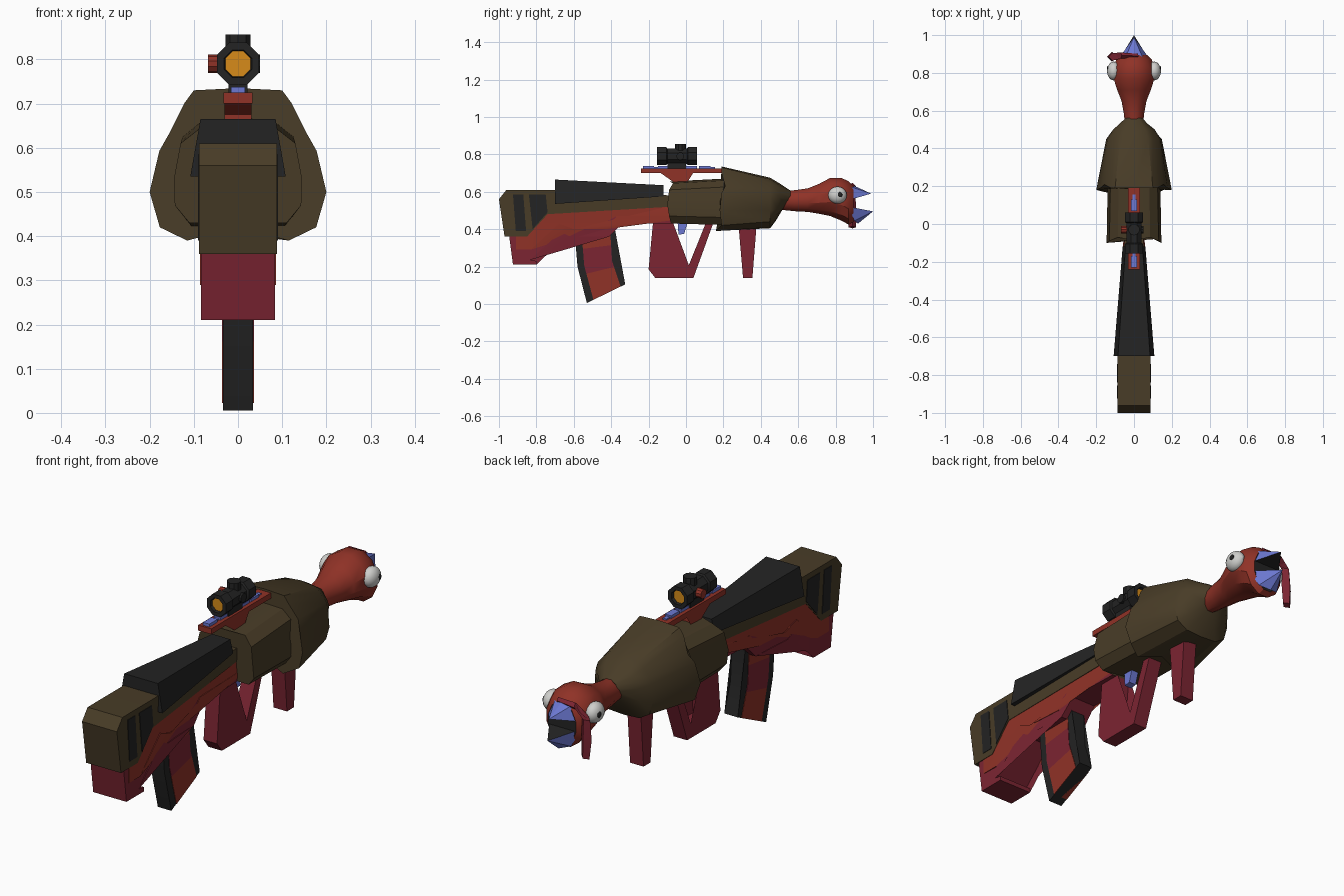
import bpy, bmesh, math
from mathutils import Vector

old = bpy.data.objects.get("Cube")
if old:
    bpy.data.objects.remove(old, do_unlink=True)


def material(name, rgb):
    m = bpy.data.materials.new(name)
    m.use_nodes = True
    m.diffuse_color = (*rgb, 1)
    m.node_tree.nodes["Principled BSDF"].inputs["Base Color"].default_value = (*rgb, 1)
    return m


BROWN = material("brown", (.065, .045, .02))
BLACK = material("black", (.017, .017, .017))
RED = material("red", (.28, .032, .02))
CRIMSON = material("crimson", (.2, .018, .032))
BLUE = material("blue", (.15, .19, .65))
WHITE = material("white", (.62, .62, .6))
ORANGE = material("orange", (.68, .26, .01))
made = []


def finish(name, bm, mats):
    bmesh.ops.recalc_face_normals(bm, faces=bm.faces[:])
    me = bpy.data.meshes.new(name)
    bm.to_mesh(me)
    bm.free()
    for m in mats:
        me.materials.append(m)
    ob = bpy.data.objects.new(name, me)
    bpy.context.collection.objects.link(ob)
    made.append(ob)
    return ob


def prism(name, poly, half, mat):
    """Side profile of (y, z) points, widened to both sides."""
    width = half if callable(half) else lambda y: half
    bm = bmesh.new()
    a, b = [[bm.verts.new((s * width(y), y, z)) for y, z in poly] for s in (-1, 1)]
    sides = [bm.faces.new(a), bm.faces.new(b[::-1])]
    for i in range(len(poly)):
        j = (i + 1) % len(poly)
        bm.faces.new((a[i], b[i], b[j], a[j]))
    bmesh.ops.triangulate(bm, faces=sides)
    return finish(name, bm, [mat])


def box(name, y0, y1, z0, z1, half, mat):
    return prism(name, [(y0, z0), (y1, z0), (y1, z1), (y0, z1)], half, mat)


def loft(name, rings, mat, cap=None):
    """Skin equal rings of 3D points and close the ends."""
    bm = bmesh.new()
    rows = [[bm.verts.new(p) for p in r] for r in rings]
    n = len(rows[0])
    for a, b in zip(rows, rows[1:]):
        for i in range(n):
            j = (i + 1) % n
            bm.faces.new((a[i], a[j], b[j], b[i]))
    for r in (rows[0], rows[-1]):
        bm.faces.new(r).material_index = 1 if cap else 0
    return finish(name, bm, [mat, cap] if cap else [mat])


def mirrored(y, half):
    """Ring from half-section points (x, z, optional y shift), top to bottom."""
    pts = [(p[0], y + (p[2] if len(p) > 2 else 0), p[1]) for p in half]
    return pts + [(-x, v, z) for x, v, z in reversed(pts) if x > 0]


def oval(y, z, rx, rz, n=12):
    turn = math.pi / n
    return [(rx * math.cos(turn + i * 2 * turn), y, z + rz * math.sin(turn + i * 2 * turn))
            for i in range(n)]


def ball(name, centre, scale, mat):
    bm = bmesh.new()
    bmesh.ops.create_uvsphere(bm, u_segments=16, v_segments=10, radius=1)
    for v in bm.verts:
        v.co = Vector([c + s * k for c, s, k in zip(centre, scale, v.co)])
    return finish(name, bm, [mat])


# Stock: brown upper, red band, crimson underside, narrowing forward
def stock_half(y):
    return .088 - .038 * min(1, max(0, (y + .7) / .6))


prism("stock_upper", [(-1, .56), (-.96, .61), (-.7, .61), (-.08, .58), (-.08, .52),
                      (-.74, .48), (-.85, .36), (-.97, .36)], stock_half, BROWN)
band = [(.1, .47), (-.37, .47), (-.43, .4), (-.6, .4), (-.68, .43), (-.83, .29), (-.91, .29)]
prism("stock_band", [(-.91, .36), (-.85, .36), (-.74, .48), (-.1, .52), (.1, .52)] + band,
      lambda y: stock_half(y) - .002, RED)
prism("stock_underside", band + [(-.91, .36), (-.945, .36), (-.925, .21), (-.8, .21), (-.8, .23),
      (-.835, .235), (-.67, .385), (-.62, .36), (-.41, .36), (-.34, .43), (.1, .43)],
      lambda y: stock_half(y) - .004, CRIMSON)
prism("stock_slot_rear", [(-.925, .585), (-.87, .585), (-.855, .39), (-.91, .39)], .0905, BLACK)
prism("stock_slot_front", [(-.84, .585), (-.75, .585), (-.74, .49), (-.82, .4)], .0905, BLACK)
loft("cheek_rest", [mirrored(-.7, [(0, .665), (.085, .665), (.108, .535), (0, .535)]),
                    mirrored(-.12, [(0, .635), (.045, .635), (.06, .575), (0, .575)])], BLACK)

# Curved magazine with coloured side panels
rear = [Vector(p) for p in ((-.595, .38), (-.58, .2), (-.53, .005))]
front = [Vector(p) for p in ((-.38, .4), (-.37, .235), (-.325, .105))]
prism("magazine", [tuple(p) for p in rear + front[::-1]], .034, BLACK)


def mag_point(t, across):
    k = min(int(t * 2), 1)
    a, b = (e[k].lerp(e[k + 1], t * 2 - k) for e in (rear, front))
    return tuple(a.lerp(b, across))


for i, (t0, t1, mat) in enumerate(((0, .25, RED), (.25, .5, CRIMSON),
                                   (.5, .62, CRIMSON), (.62, 1, RED))):
    prism(f"magazine_panel_{i + 1}", [mag_point(t0, .17), mag_point(t0, .88),
                                      mag_point(t1, .88), mag_point(t1, .17)], .036, mat)

# Grip loop, trigger and foregrip
prism("grip_loop", [(-.175, .45), (-.2, .185), (-.165, .14), (.04, .14), (.145, .43), (.105, .43),
                    (.01, .195), (-.1, .195), (-.075, .45)], .034, CRIMSON)
prism("trigger", [(-.045, .44), (.01, .44), (-.01, .375), (-.04, .37)], .018, BLUE)
prism("foregrip", [(.28, .43), (.378, .43), (.355, .14), (.305, .14)], .034, CRIMSON)

# Feathered body: rear tuck and flared front shell
tuck = [(0, .655), (.085, .645, .02), (.13, .61), (.145, .53, -.01), (.143, .47),
        (.11, .43, .01), (0, .43, .03)]
loft("rear_body", [mirrored(-.09, tuck),
                   mirrored(.3, [(x * .95, z + (.02 if z > .55 else -.01)) for x, z, *_ in tuck])],
     BROWN)
loft("front_body", [
    mirrored(.19, [(0, .735), (.1, .73), (.122, .7), (.157, .63, .02), (.178, .593), (.2, .5, -.01),
                   (.177, .42), (.115, .39, -.03), (0, .42)]),
    mirrored(.45, [(0, .675), (.075, .667), (.1, .645), (.13, .61), (.14, .58), (.147, .5),
                   (.13, .44), (.08, .41), (0, .405)]),
    mirrored(.5, [(0, .645), (.06, .635), (.08, .62), (.1, .595), (.11, .57), (.11, .51, -.01),
                  (.09, .47, -.02), (.05, .45, -.02), (0, .445, -.02)]),
    mirrored(.56, [(0, .605), (.025, .602), (.035, .595), (.045, .58), (.048, .56, -.01),
                   (.045, .53, -.03), (.035, .51, -.04), (.02, .5, -.05), (0, .495, -.05)]),
], BROWN)

# Sight rail with pegs
box("rail", -.24, .2, .7, .725, .033, RED)
prism("rail_support", [(-.14, .703), (-.05, .675), (-.05, .64), (0, .64), (0, .675), (.04, .703)],
      .03, RED)
for i, y in enumerate((-.2, -.12, .03, .1)):
    box(f"rail_peg_{i + 1}", y - .03, y + .03, .72, .738, .016, BLUE)
for i, y in enumerate((-.185, .115)):
    box(f"rail_strip_{i + 1}", y - .04, y + .04, .72, .731, .009, BLUE)

# Scope with recessed lenses, top and side knobs
tube = ((-.142, .031), (-.155, .034), (-.155, .052), (-.105, .052), (-.1, .044), (.005, .044),
        (.01, .052), (.06, .052), (.06, .034), (.047, .031))
loft("scope", [oval(y, .79, r, r, 8) for y, r in tube], BLACK, ORANGE)
box("scope_mount", -.1, .0, .722, .76, .022, BLACK)


def knob(name, axis, start, end, radius, centre, mat):
    rings = []
    for d in (start, end):
        ring = []
        for x, _, z in oval(0, 0, radius, radius, 10):
            p = Vector(centre) + (Vector((x, z, 0)) if axis == 2 else Vector((0, x, z)))
            p[axis] = d
            ring.append(p)
        rings.append(ring)
    loft(name, rings, mat)


knob("scope_top_knob", 2, .82, .856, .03, (0, -.03, 0), BLACK)
knob("scope_side_knob", 0, -.03, -.068, .021, (0, -.03, .79), RED)
knob("scope_side_cap", 0, .03, .05, .021, (0, -.03, .79), BLACK)

# Neck and head, closed by the dark mouth
head = ((.48, .555, .045, .05), (.58, .552, .055, .058), (.65, .555, .068, .065),
        (.71, .562, .092, .082), (.77, .572, .112, .105), (.83, .56, .112, .118),
        (.87, .54, .098, .12), (.895, .535, .072, .1))
neck = loft("head_and_neck", [oval(*s) for s in head], RED, BLACK)
neck.data.polygons[-2].material_index = 0


# Beak halves: blue outside, dark on the mouth side
def beak(name, base, tip):
    bm = bmesh.new()
    ring = [bm.verts.new(p) for p in mirrored(.87, base)]
    end = bm.verts.new(tip)
    bm.faces.new(ring)
    for i, v in enumerate(ring):
        w = ring[(i + 1) % len(ring)]
        f = bm.faces.new((v, w, end))
        f.material_index = int(abs(v.co.z - w.co.z) < .001)
    finish(name, bm, [BLUE, BLACK])


beak("upper_beak", [(0, .645), (.05, .63), (.085, .555)], (0, .99, .59))
beak("lower_beak", [(0, .43, .05), (.05, .445, .03), (.08, .52)], (0, 1, .495))

# Eyes with pupils
for side, s in (("left", 1), ("right", -1)):
    ball(f"{side}_eye", (s * .107, .81, .582), (.036, .05, .046), WHITE)
    ball(f"{side}_pupil", (s * .138, .822, .584), (.006, .014, .014), BLACK)

# Snood draped over the right side of the beak
path = ((.02, .89, .635, .012), (-.07, .892, .63, .016), (-.115, .885, .585, .02),
        (-.117, .885, .5, .026), (-.115, .89, .41, .02))
loft("snood", [[(x + r * u * (.3 if i < 2 else 1), y + r * v, z + r * u * (1 if i < 2 else .3))
                for u, v in ((1, 0), (0, 1), (-1, 0), (0, -1))]
               for i, (x, y, z, r) in enumerate(path)], CRIMSON)

# Smooth shading with crisp edges
bpy.ops.object.select_all(action='DESELECT')
for ob in made:
    ob.select_set(True)
bpy.context.view_layer.objects.active = made[0]
bpy.ops.object.shade_smooth_by_angle(angle=math.radians(30))
